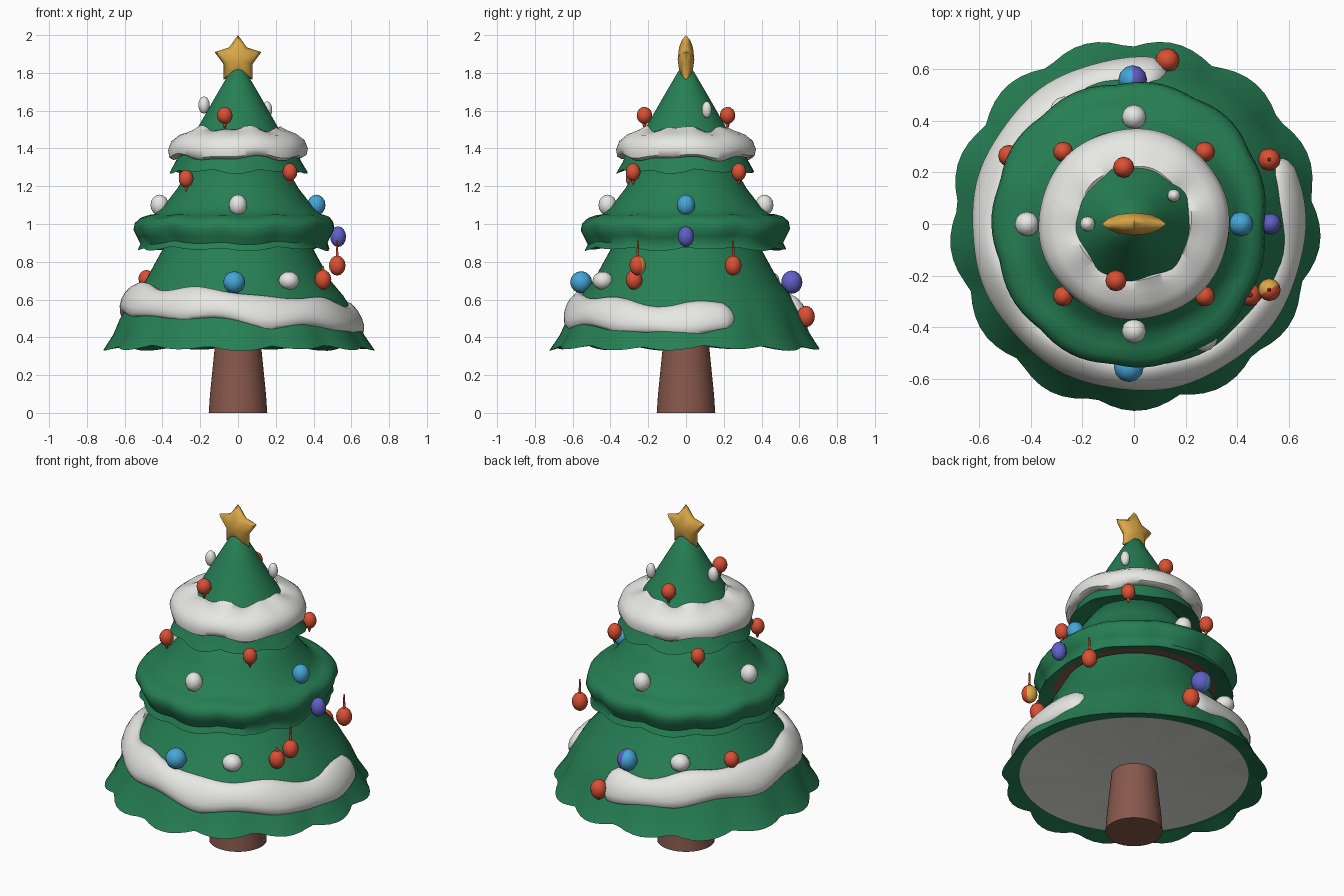
import bpy, bmesh, math
from math import sin, cos, pi
from mathutils import Vector, Matrix

if "Cube" in bpy.data.objects:
    bpy.data.objects.remove(bpy.data.objects["Cube"])


def mat(name, r, g, b):
    lin = [(c / 255 / 12.92) if c < 11 else ((c / 255 + 0.055) / 1.055) ** 2.4 for c in (r, g, b)]
    m = bpy.data.materials.new(name)
    m.diffuse_color = (*lin, 1)
    m.use_nodes = True
    m.node_tree.nodes["Principled BSDF"].inputs["Base Color"].default_value = m.diffuse_color
    return m


GREEN = mat("fir green", 38, 127, 84)
SNOW = mat("snow white", 232, 232, 229)
BROWN = mat("bark brown", 136, 88, 76)
RED = mat("ornament red", 218, 80, 52)
GOLD = mat("star gold", 220, 168, 72)
BLUE = mat("ornament blue", 70, 166, 216)
PURPLE = mat("ornament purple", 96, 96, 200)


def finish(bm, name, mats, angle=50):
    bmesh.ops.remove_doubles(bm, verts=bm.verts, dist=1e-5)
    bmesh.ops.recalc_face_normals(bm, faces=bm.faces)
    me = bpy.data.meshes.new(name)
    bm.to_mesh(me)
    bm.free()
    for m in mats:
        me.materials.append(m)
    ob = bpy.data.objects.new(name, me)
    bpy.context.collection.objects.link(ob)
    bpy.ops.object.select_all(action='DESELECT')
    ob.select_set(True)
    bpy.context.view_layer.objects.active = ob
    bpy.ops.object.shade_smooth_by_angle(angle=math.radians(angle))
    return ob


def lathe(name, profile, mats, wave, n=96):
    """profile: (radius, z, wave strength, material of the strip above)"""
    bm = bmesh.new()
    rings = []
    for r, z, w, _ in profile:
        ring = []
        for k in range(n):
            t = 2 * pi * k / n
            dr, dz = wave(t)
            ring.append(bm.verts.new(((r + w * dr) * cos(t), (r + w * dr) * sin(t), z + w * dz)))
        rings.append(ring)
    for i in range(len(rings) - 1):
        for k in range(n):
            j = (k + 1) % n
            f = bm.faces.new((rings[i][k], rings[i][j], rings[i + 1][j], rings[i + 1][k]))
            f.material_index = profile[i][3]
    return finish(bm, name, mats)


# Trunk
lathe("trunk", [(0, 0, 0, 0), (.155, 0, 0, 0), (.148, .1, 0, 0), (.122, .36, 0, 0), (0, .37, 0, 0)],
      [BROWN], lambda t: (0, 0))


# Scalloped fir tiers; undersides are white on the lowest, brown above
def scallop(count, phase, dr, dz, dent=0):
    def wave(t):
        s = abs(cos(count / 2 * (t + phase)))
        return (dr * (s - .6) + .005 * sin(3 * t + 1) - dent * max(0, cos(t)) ** 5,
                dz * (.6 - s) + .005 * sin(5 * t))
    return wave


MATS = [GREEN, SNOW, BROWN]
lathe("lower_tier", [
    (0, .358, 0, 1), (.62, .358, 0, 0), (.65, .352, .3, 0), (.708, .342, 1, 0), (.658, .42, .6, 0),
    (.625, .50, .3, 0), (.557, .62, .1, 0), (.49, .70, 0, 0), (.38, .90, 0, 0), (0, .96, 0, 0)],
    MATS, scallop(13, .1, .036, .022))
lathe("middle_tier", [
    (0, .91, 0, 2), (.37, .91, 0, 2), (.44, .895, .3, 0), (.53, .868, 1, 0), (.515, .90, .9, 0),
    (.532, .935, .9, 0), (.552, .975, .9, 0), (.545, 1.01, .9, 0), (.52, 1.032, .7, 0),
    (.48, 1.045, .5, 0), (.44, 1.052, .1, 0), (.40, 1.085, 0, 0), (.32, 1.19, 0, 0),
    (.25, 1.31, 0, 0), (0, 1.36, 0, 0)],
    MATS, scallop(11, .3, .014, .016, .05))
lathe("upper_tier", [
    (0, 1.31, 0, 2), (.24, 1.31, 0, 0), (.30, 1.295, .3, 0), (.362, 1.278, 1, 0), (.33, 1.335, .6, 0),
    (.32, 1.36, .3, 0), (.25, 1.46, 0, 0), (.21, 1.515, 0, 0), (.11, 1.69, 0, 0),
    (.04, 1.81, 0, 0), (0, 1.84, 0, 0)],
    MATS, scallop(9, .2, .016, .018))
# Snow cap ring on the upper tier
lathe("upper_snow", [
    (.29, 1.365, .5, 0), (.34, 1.348, 1, 0), (.363, 1.36, .9, 0), (.37, 1.395, .5, 0),
    (.353, 1.44, .3, 0), (.31, 1.474, .3, 0), (.26, 1.49, .6, 0), (.222, 1.505, 1.2, 0), (.18, 1.48, .3, 0)],
    [SNOW], lambda t: (.004 * sin(6 * t), .009 * sin(5 * t + 2) + .006 * sin(9 * t)))

# Snow garland on the lower tier, tilted, with a gap at the back right
bm = bmesh.new()
STEPS, SIDES = 90, 14
rings = []
for k in range(STEPS + 1):
    u = k / STEPS
    t = math.radians(77 + u * (386 - 77))
    taper = max(.05, min(1, (min(u, 1 - u) / .02) ** .5))
    c = (.587 + .018 * cos(t), .546 - .048 * cos(t) + .012 * sin(6 * t) - .01 * sin(t))
    half = (.09 + .01 * sin(9 * t + 1)) * taper
    ring = []
    for s in range(SIDES):
        a = 2 * pi * s / SIDES
        p, q = half * cos(a), .047 * taper * sin(a)
        r = c[0] - .50 * p + .866 * q
        z = c[1] + .866 * p + .50 * q
        ring.append(bm.verts.new((r * cos(t), r * sin(t), z)))
    rings.append(ring)
for a, b in zip(rings, rings[1:]):
    for s in range(SIDES):
        j = (s + 1) % SIDES
        bm.faces.new((a[s], a[j], b[j], b[s]))
bm.faces.new(rings[0])
bm.faces.new(rings[-1])
finish(bm, "lower_snow_garland", [SNOW])

# Star: puffed, five blunt points, facing front
bm = bmesh.new()


def star_ring(scale, y):
    out = []
    for k in range(10):
        a = pi / 2 + k * pi / 5
        r = (.13 if k % 2 == 0 else .08) * scale
        out.append(bm.verts.new((r * cos(a), y, 1.87 + r * sin(a))))
    return out


edge = star_ring(1, 0)
for side in (-1, 1):
    outer, mid = star_ring(.8, side * .022), star_ring(.5, side * .037)
    tip = bm.verts.new((0, side * .044, 1.87))
    for k in range(10):
        j = (k + 1) % 10
        bm.faces.new((edge[k], edge[j], outer[j], outer[k]))
        bm.faces.new((outer[k], outer[j], mid[j], mid[k]))
        bm.faces.new((mid[k], mid[j], tip))
finish(bm, "star", [GOLD], 75)


# Ornaments; an optional second colour covers the side facing `split`
def bauble(name, loc, r, m, second=None, split=None, flat=1.1, hook=0):
    bm = bmesh.new()
    bmesh.ops.create_uvsphere(bm, u_segments=12, v_segments=8, radius=r)
    bmesh.ops.scale(bm, vec=(1, 1, flat), verts=bm.verts)
    if split:
        for f in bm.faces:
            f.material_index = int(f.calc_center_median().dot(Vector(split)) > 0)
    if hook:    # thin hanger above or below the ball
        h = abs(hook)
        rot = Matrix.Rotation(0 if hook > 0 else pi, 4, 'X')
        place = Matrix.Translation((0, 0, math.copysign(r * .95 + h / 2, hook)))
        bmesh.ops.create_cone(bm, cap_ends=True, segments=6, radius1=.008 if h > .05 else .013,
                              radius2=.004, depth=h, matrix=place @ rot)
    bmesh.ops.translate(bm, vec=loc, verts=bm.verts)
    finish(bm, name, [m, second or m], 60)


# Top cone ornaments
for y in (-.22, .22):
    bauble("top_red_ornament", (-.07 if y < 0 else -.04, y, 1.575), .041, RED, hook=-.03)
bauble("top_white_ornament", (-.18, 0, 1.63), .03, SNOW, flat=1.5)
bauble("top_white_ornament", (.155, .11, 1.605), .026, SNOW, flat=1.7)
# Ornaments hanging under the upper tier
for x in (-.275, .275):
    for y in (-.28, .28):
        bauble("upper_red_ornament", (x, y, 1.24 if x < 0 and y < 0 else 1.275), .039, RED,
               flat=1.2, hook=-.03)
# Ornaments on the middle tier
for x, y, m in ((-.415, 0, SNOW), (0, -.415, SNOW), (0, .415, SNOW), (.415, 0, BLUE)):
    bauble("middle_ornament", (x, y, 1.10), .048, m, flat=1.15)
bauble("purple_ornament", (.53, 0, .933), .042, PURPLE, flat=1.3)
# Ornaments on the lower tier
bauble("front_blue_ornament", (-.02, -.555, .692), .058, BLUE, flat=1)
bauble("back_blue_ornament", (-.005, .56, .692), .056, BLUE, PURPLE, (1, 0, 0))
bauble("lower_white_ornament", (.27, -.44, .70), .055, SNOW, flat=.88)
bauble("lower_white_ornament", (-.27, .44, .70), .055, SNOW, flat=.88)
bauble("lower_red_ornament", (-.485, .265, .71), .042, RED)
bauble("lower_red_ornament", (.45, -.275, .705), .044, RED, flat=1.2, hook=.03)
bauble("hanging_red_ornament", (.525, -.255, .78), .044, RED, GOLD, (-.3, 1, 0), flat=1.2, hook=.09)
bauble("hanging_red_ornament", (.525, .25, .78), .044, RED, flat=1.2, hook=.09)
bauble("garland_end_ornament", (.13, .635, .51), .047, RED, flat=1.2, hook=-.02)
